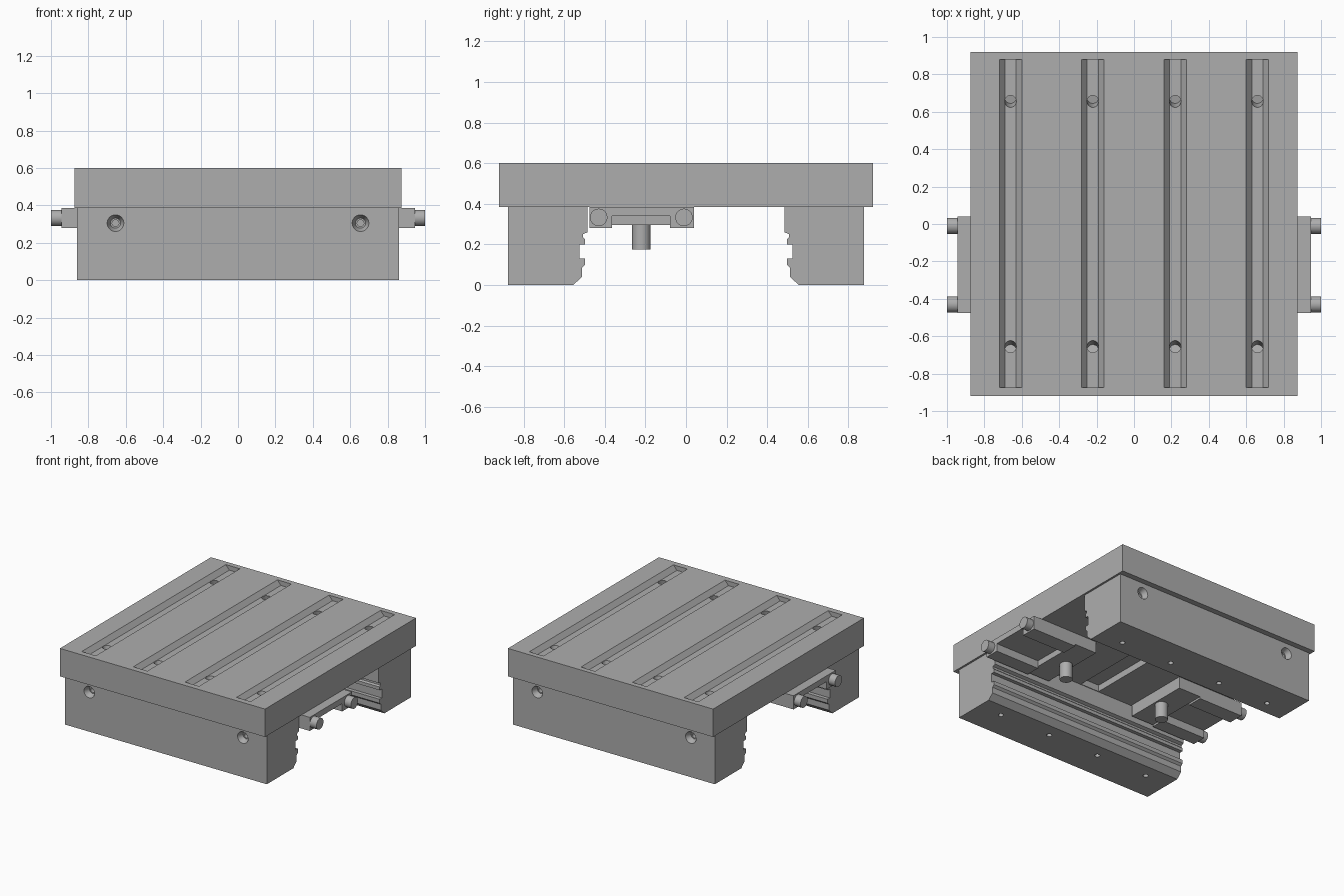
import bpy, bmesh, math
from mathutils import Matrix, Vector

if "Cube" in bpy.data.objects:
    bpy.data.objects.remove(bpy.data.objects["Cube"], do_unlink=True)

steel = bpy.data.materials.new("steel_grey")
steel.use_nodes = True
GREY = (0.42, 0.42, 0.42, 1)
steel.diffuse_color = GREY
steel.node_tree.nodes["Principled BSDF"].inputs["Base Color"].default_value = GREY


def make(name, bm):
    bmesh.ops.recalc_face_normals(bm, faces=bm.faces)
    mesh = bpy.data.meshes.new(name)
    bm.to_mesh(mesh)
    bm.free()
    mesh.materials.append(steel)
    obj = bpy.data.objects.new(name, mesh)
    bpy.context.collection.objects.link(obj)
    return obj


def box(name, x, y, z):
    bm = bmesh.new()
    bmesh.ops.create_cube(bm, size=1)
    for v in bm.verts:
        for i, (lo, hi) in enumerate((x, y, z)):
            v.co[i] = lo + (hi - lo) * (v.co[i] + 0.5)
    return make(name, bm)


def rod(name, start, end, r1, r2=None, sides=32):
    """Cylinder or cone between two points."""
    a, b = Vector(start), Vector(end)
    bm = bmesh.new()
    turn = (b - a).to_track_quat('Z', 'Y').to_matrix().to_4x4()
    bmesh.ops.create_cone(bm, cap_ends=True, segments=sides, radius1=r1,
                          radius2=r1 if r2 is None else r2, depth=(b - a).length,
                          matrix=Matrix.Translation((a + b) / 2) @ turn)
    return make(name, bm)


def prism(name, points, axis, lo, hi):
    """Extrude a profile along x (points are y, z) or y (points are x, z)."""
    bm = bmesh.new()
    place = (lambda p: (lo, p[0], p[1])) if axis == 0 else (lambda p: (p[0], lo, p[1]))
    face = bm.faces.new([bm.verts.new(place(p)) for p in points])
    new = bmesh.ops.extrude_face_region(bm, geom=[face])["geom"]
    shift = Vector((0, 0, 0))
    shift[axis] = hi - lo
    bmesh.ops.translate(bm, vec=shift, verts=[g for g in new if isinstance(g, bmesh.types.BMVert)])
    return make(name, bm)


def cut(target, cutters):
    for c in cutters:
        mod = target.modifiers.new("cut", 'BOOLEAN')
        mod.operation, mod.solver, mod.object = 'DIFFERENCE', 'EXACT', c
    bpy.context.view_layer.update()
    graph = bpy.context.evaluated_depsgraph_get()
    mesh = bpy.data.meshes.new_from_object(target.evaluated_get(graph))
    target.modifiers.clear()
    target.data = mesh
    for c in cutters:
        bpy.data.objects.remove(c, do_unlink=True)


def smooth(obj):
    bpy.ops.object.select_all(action='DESELECT')
    obj.select_set(True)
    bpy.context.view_layer.objects.active = obj
    bpy.ops.object.shade_smooth_by_angle(angle=math.radians(25))


TOP, UNDER = 0.6, 0.385
columns = (-0.66, -0.22, 0.22, 0.66)

# Top plate with four troughs, drilled holes and an underside channel
plate = box("top_plate", (-0.875, 0.875), (-0.92, 0.92), (UNDER, TOP))
cutters = [box("channel_cut", (-0.08, 0.08), (-0.48, 0.48), (UNDER - 0.1, UNDER + 0.05))]
for x in columns:
    trough = [(x - 0.06, TOP + 0.02), (x - 0.06, TOP), (x - 0.03, TOP - 0.035),
              (x + 0.03, TOP - 0.035), (x + 0.06, TOP), (x + 0.06, TOP + 0.02)]
    cutters.append(prism("trough_cut", trough, 1, -0.875, 0.88))
    for s in (-1, 1):
        cutters.append(rod("hole_cut", (x, s * 0.645, TOP + 0.01), (x, s * 0.675, TOP - 0.12), 0.031))
cut(plate, cutters)
smooth(plate)

# Two support rails with a stepped inner face
profile = [(0.877, 0), (0.877, UNDER), (0.485, UNDER), (0.485, 0.26), (0.508, 0.25),
           (0.508, 0.235), (0.497, 0.225), (0.497, 0.2), (0.525, 0.2), (0.525, 0.13),
           (0.497, 0.13), (0.497, 0.1), (0.513, 0.085), (0.513, 0.04), (0.555, 0)]
for s, name in ((-1, "front_rail"), (1, "back_rail")):
    rail = prism(name, [(s * y, z) for y, z in profile], 0, -0.86, 0.86)
    cutters = [rod("hole_cut", (x, s * 0.66, -0.02), (x, s * 0.66, 0.06), 0.019, sides=20) for x in columns]
    for x in (-0.655, 0.655):
        cutters.append(rod("sink_cut", (x, s * 0.885, 0.305), (x, s * 0.835, 0.305), 0.048, 0.027))
        cutters.append(rod("bore_cut", (x, s * 0.85, 0.305), (x, s * 0.78, 0.305), 0.018))
    cut(rail, cutters)
    smooth(rail)

# Pair of mirrored carriages: crossbar, cover, arms, end rollers and pin
for s, side in ((-1, "right"), (1, "left")):
    def span(a, b):
        return tuple(sorted((s * a, s * b)))
    box(side + "_crossbar", span(0.38, 0.57), (-0.475, 0.04), (0.295, UNDER))
    box(side + "_cover", span(0.57, 0.945), (-0.365, -0.08), (0.34, UNDER))
    for label, lo, hi, y in (("front", -0.475, -0.365, -0.43), ("back", -0.08, 0.04, -0.01)):
        box(f"{side}_{label}_arm", span(0.57, 0.945), (lo, hi), (0.28, UNDER))
        smooth(rod(f"{side}_{label}_roller", (s * 0.94, y, 0.333), (s, y, 0.333), 0.043))
    smooth(rod(side + "_pin", (s * 0.435, -0.22, 0.175), (s * 0.435, -0.22, 0.3), 0.045))
